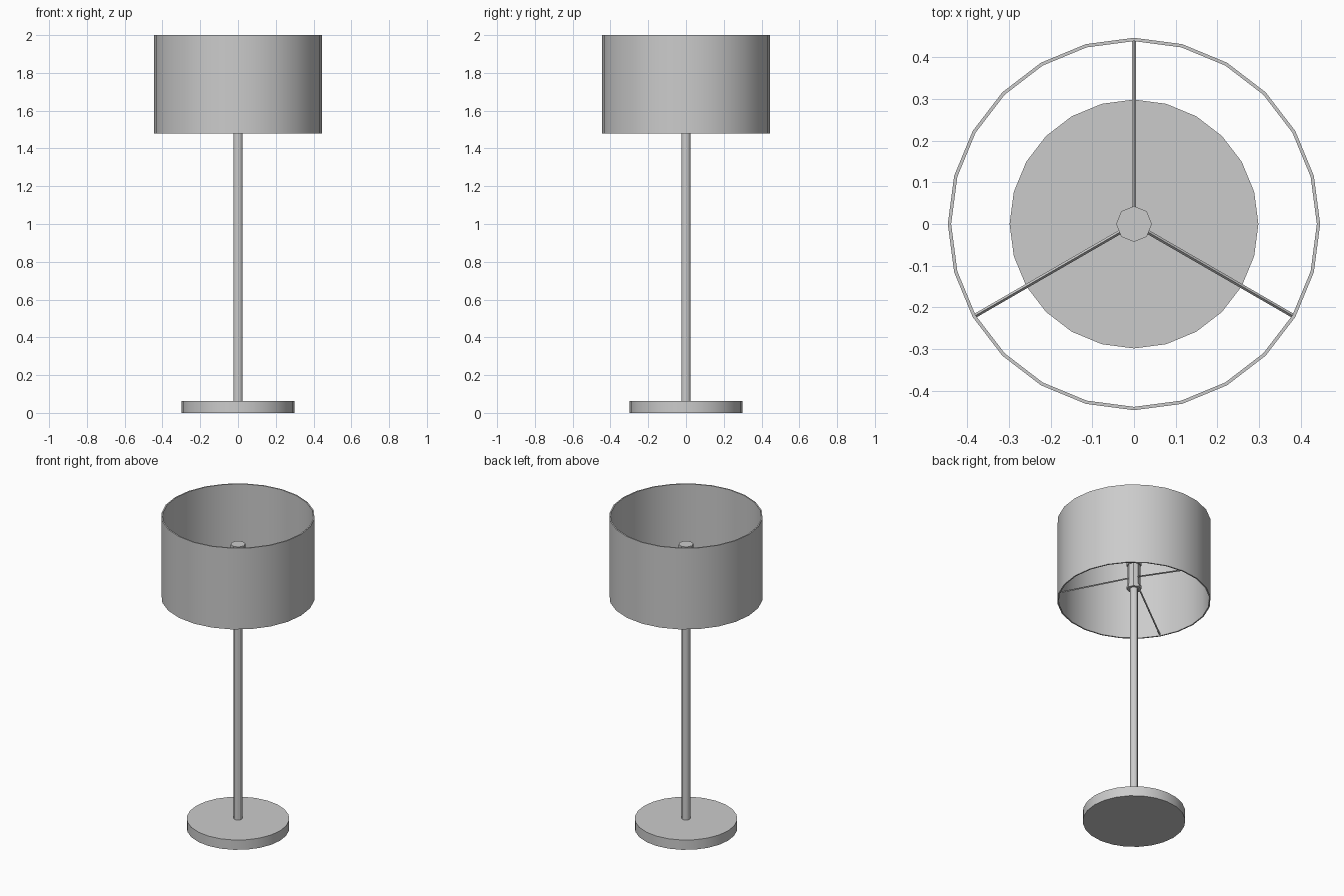
import bpy
from math import radians
from mathutils import Vector, Matrix

cube = bpy.data.objects.get("Cube")
if cube:
    bpy.data.objects.remove(cube, do_unlink=True)

grey = bpy.data.materials.new("light grey")
grey.use_nodes = True
colour = (0.6, 0.6, 0.6, 1)
grey.diffuse_color = colour
grey.node_tree.nodes["Principled BSDF"].inputs["Base Color"].default_value = colour


def lathe(name, profile, sides, closed=False):
    """Turn a (radius, height) profile around z, with caps unless closed."""
    spin = [Matrix.Rotation(radians(360 * i / sides), 3, "Z") for i in range(sides)]
    verts = [m @ Vector((0, r, z)) for r, z in profile for m in spin]
    rings = len(profile)
    faces = []
    for k in range(rings if closed else rings - 1):
        a, b = k * sides, (k + 1) % rings * sides
        for i in range(sides):
            j = (i + 1) % sides
            faces.append((a + i, a + j, b + j, b + i))
    if not closed:
        faces.append(tuple(reversed(range(sides))))
        faces.append(tuple(range((rings - 1) * sides, rings * sides)))
    mesh = bpy.data.meshes.new(name)
    mesh.from_pydata(verts, [], faces)
    mesh.materials.append(grey)
    obj = bpy.data.objects.new(name, mesh)
    bpy.context.collection.objects.link(obj)
    bpy.ops.object.select_all(action="DESELECT")
    obj.select_set(True)
    bpy.context.view_layer.objects.active = obj
    bpy.ops.object.shade_smooth_by_angle(angle=radians(30))
    return obj


# Foot and post
lathe("base", [(0.298, 0), (0.298, 0.063)], 24)
lathe("post", [(0.025, 0.06), (0.025, 1.6)], 12)

# Bulb socket with a lower flange and a wider upper collar
lathe("socket", [(0.043, 1.555), (0.043, 1.575), (0.038, 1.575),
                 (0.038, 1.71), (0.043, 1.71), (0.043, 1.82)], 8)

# Open drum shade with a thin wall
lathe("shade", [(0.446, 1.48), (0.446, 2), (0.438, 2), (0.438, 1.48)], 24, closed=True)

# Three sloping spokes from the socket to the lower rim
for n in range(3):
    turn = Matrix.Rotation(radians(120 * n), 4, "Z")
    start, end = Vector((0, 0.03, 1.625)), Vector((0, 0.441, 1.488))
    spoke = lathe(f"spoke_{n + 1}", [(0.005, 0), (0.005, (end - start).length)], 4)
    aim = (end - start).to_track_quat("Z", "Y").to_matrix().to_4x4()
    spoke.matrix_world = turn @ Matrix.Translation(start) @ aim
